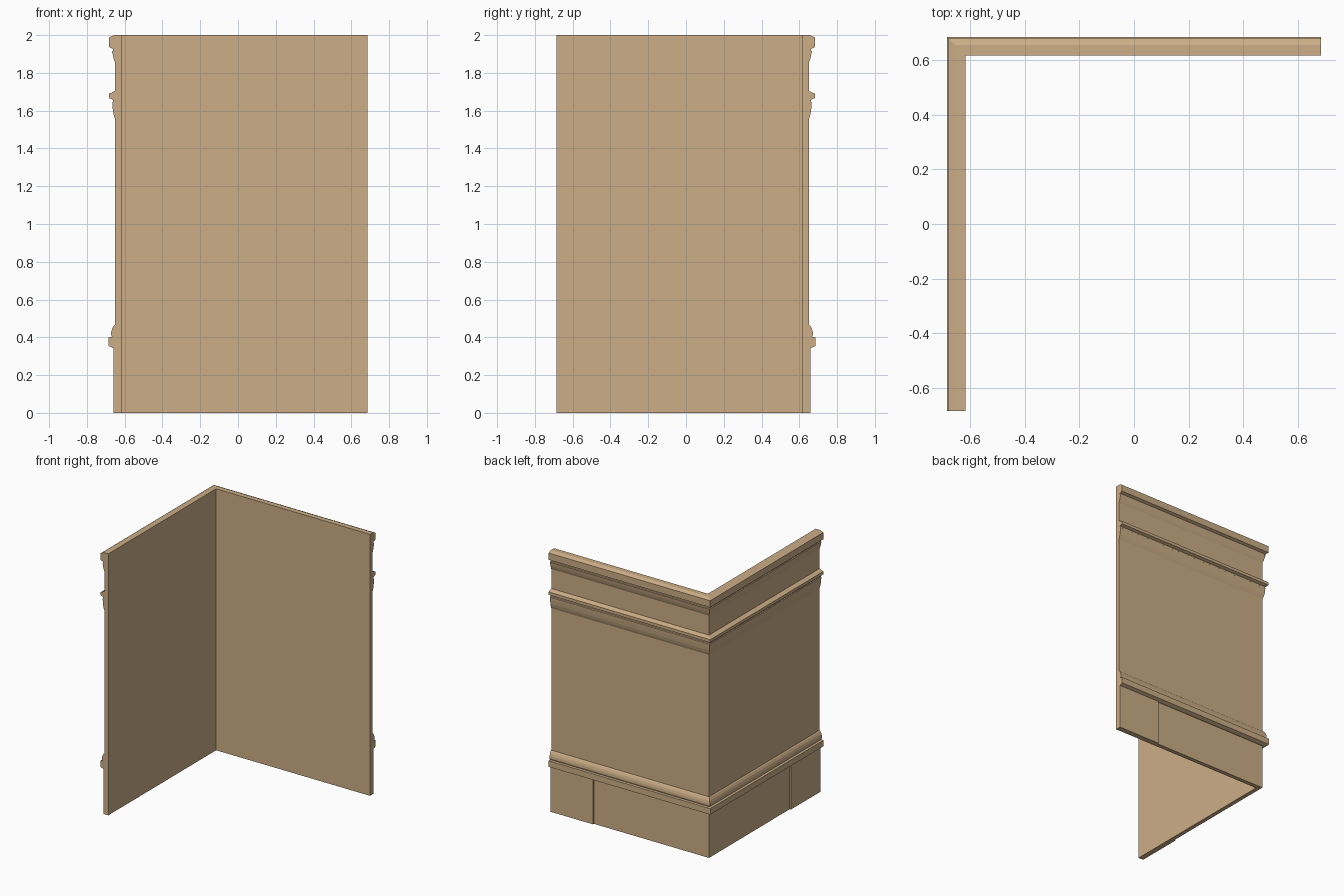
import bpy, bmesh

if "Cube" in bpy.data.objects:
    bpy.data.objects.remove(bpy.data.objects["Cube"])

END = 0.685      # free ends of both wall legs
INNER = 0.618    # inner wall face
FACE = 0.650     # plain outer wall face

mat = bpy.data.materials.new("tan_wood")
mat.diffuse_color = (0.60, 0.42, 0.24, 1)
mat.use_nodes = True
mat.node_tree.nodes["Principled BSDF"].inputs["Base Color"].default_value = mat.diffuse_color


def sweep(name, profile, path):
    """Sweep a closed (offset, height) profile along stations; path maps offset -> x, y."""
    bm = bmesh.new()
    rings = [[bm.verts.new((*place(d), z)) for d, z in profile] for place in path]
    n = len(profile)
    for a, b in zip(rings, rings[1:]):
        for i in range(n):
            j = (i + 1) % n
            bm.faces.new((a[i], a[j], b[j], b[i]))
    bm.faces.new(rings[0])
    bm.faces.new(rings[-1])
    bmesh.ops.recalc_face_normals(bm, faces=bm.faces)
    mesh = bpy.data.meshes.new(name)
    bm.to_mesh(mesh)
    bm.free()
    mesh.materials.append(mat)
    obj = bpy.data.objects.new(name, mesh)
    bpy.context.collection.objects.link(obj)
    return obj


# Mouldings, each listed from bottom to top as (offset from centre, height)
skirting_cap = [(FACE, 0.344), (0.662, 0.344), (0.685, 0.354), (0.685, 0.400),
                (0.667, 0.402), (0.672, 0.414), (0.671, 0.430), (0.666, 0.447),
                (0.660, 0.457), (0.658, 0.461), (FACE, 0.467)]
dado_rail = [(FACE, 1.553), (0.656, 1.570), (0.661, 1.592), (0.664, 1.618),
             (0.666, 1.644), (0.661, 1.648), (0.661, 1.658), (0.682, 1.667),
             (0.682, 1.690), (FACE, 1.704)]
crown = [(FACE, 1.853), (0.656, 1.868), (0.661, 1.886), (0.664, 1.902),
         (0.667, 1.914), (0.661, 1.917), (0.661, 1.927), (0.682, 1.936),
         (0.682, 1.988), (0.656, 2.0)]

# Mitred corner wall with all its mouldings
profile = [(INNER, 0), (FACE, 0)] + skirting_cap + dado_rail + crown + [(INNER, 2.0)]
sweep("corner_wall", profile, [lambda d: (-d, -END),
                               lambda d: (-d, d),
                               lambda d: (END, d)])

# Slightly raised plinth boards at both free ends
board = [(FACE, 0), (0.660, 0), (0.660, 0.344), (FACE, 0.344)]
sweep("left_plinth_board", board, [lambda d: (-d, -END), lambda d: (-d, -0.325)])
sweep("back_plinth_board", board, [lambda d: (0.325, d), lambda d: (END, d)])
